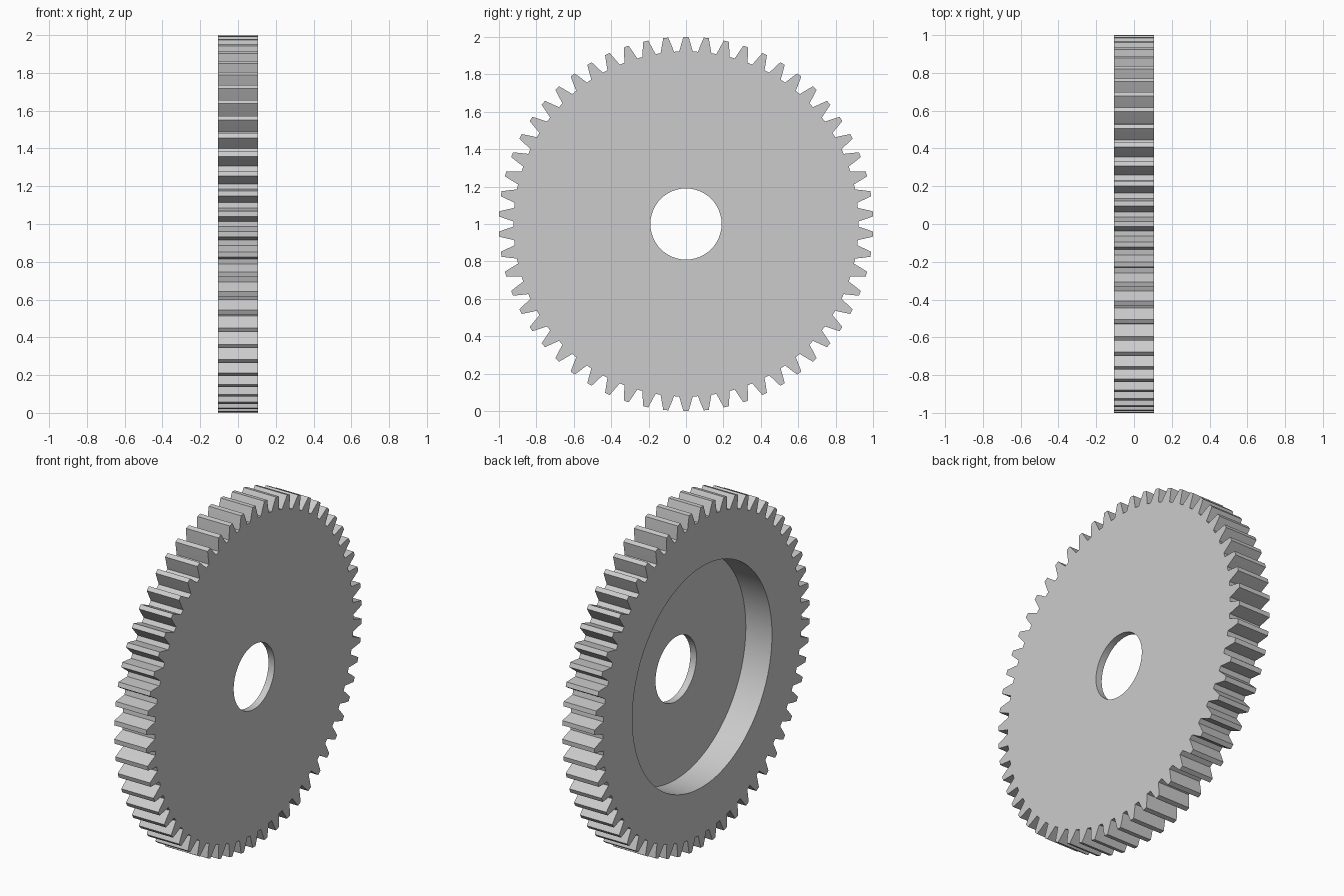
import bpy
import bmesh
from math import cos, sin, pi, radians

cube = bpy.data.objects.get("Cube")
if cube:
    bpy.data.objects.remove(cube, do_unlink=True)

# Gear dimensions
TEETH = 58
TIP_R, ROOT_R = 1.0, 0.922
TIP_HALF, ROOT_HALF = 0.0135, 0.039  # half widths of a tooth, in radians
HALF_THICK = 0.105
HOLE_R = 0.19
RECESS_R, RECESS_DEPTH = 0.648, 0.17
FLANK_STEPS = 2

# One tooth: straight rising flank, tip, then the mirrored falling flank
flank = []
for i in range(FLANK_STEPS + 1):
    t = i / FLANK_STEPS
    flank.append((ROOT_HALF + (TIP_HALF - ROOT_HALF) * t, ROOT_R + (TIP_R - ROOT_R) * t))
tooth = [(-a, r) for a, r in flank] + [(0, TIP_R)] + [(a, r) for a, r in reversed(flank)]

profile = [(2 * pi * k / TEETH + a, r) for k in range(TEETH) for a, r in tooth]
count = len(profile)

bm = bmesh.new()


def ring(x, radius=None):
    """Closed loop at depth x: a circle, or the tooth outline when no radius is given."""
    return [bm.verts.new((x, (radius or r) * sin(a), 1 + (radius or r) * cos(a)))
            for a, r in profile]


# Loops around the closed cross-section: plain face, bore, recess, toothed rim
floor_x = -HALF_THICK + RECESS_DEPTH
rings = [
    ring(HALF_THICK),
    ring(HALF_THICK, HOLE_R),
    ring(floor_x, HOLE_R),
    ring(floor_x, RECESS_R),
    ring(-HALF_THICK, RECESS_R),
    ring(-HALF_THICK),
]
for n, a in enumerate(rings):
    b = rings[(n + 1) % len(rings)]
    for i in range(count):
        j = (i + 1) % count
        bm.faces.new((a[i], a[j], b[j], b[i]))
bmesh.ops.recalc_face_normals(bm, faces=bm.faces)

mesh = bpy.data.meshes.new("spur_gear")
bm.to_mesh(mesh)
bm.free()
gear = bpy.data.objects.new("spur_gear", mesh)
bpy.context.collection.objects.link(gear)

# Plain grey metal
grey = bpy.data.materials.new("light_grey")
grey.use_nodes = True
colour = (0.6, 0.6, 0.6, 1)
grey.diffuse_color = colour
grey.node_tree.nodes["Principled BSDF"].inputs["Base Color"].default_value = colour
mesh.materials.append(grey)

# Smooth round walls, crisp edges
bpy.ops.object.select_all(action="DESELECT")
gear.select_set(True)
bpy.context.view_layer.objects.active = gear
bpy.ops.object.shade_smooth_by_angle(angle=radians(25))
